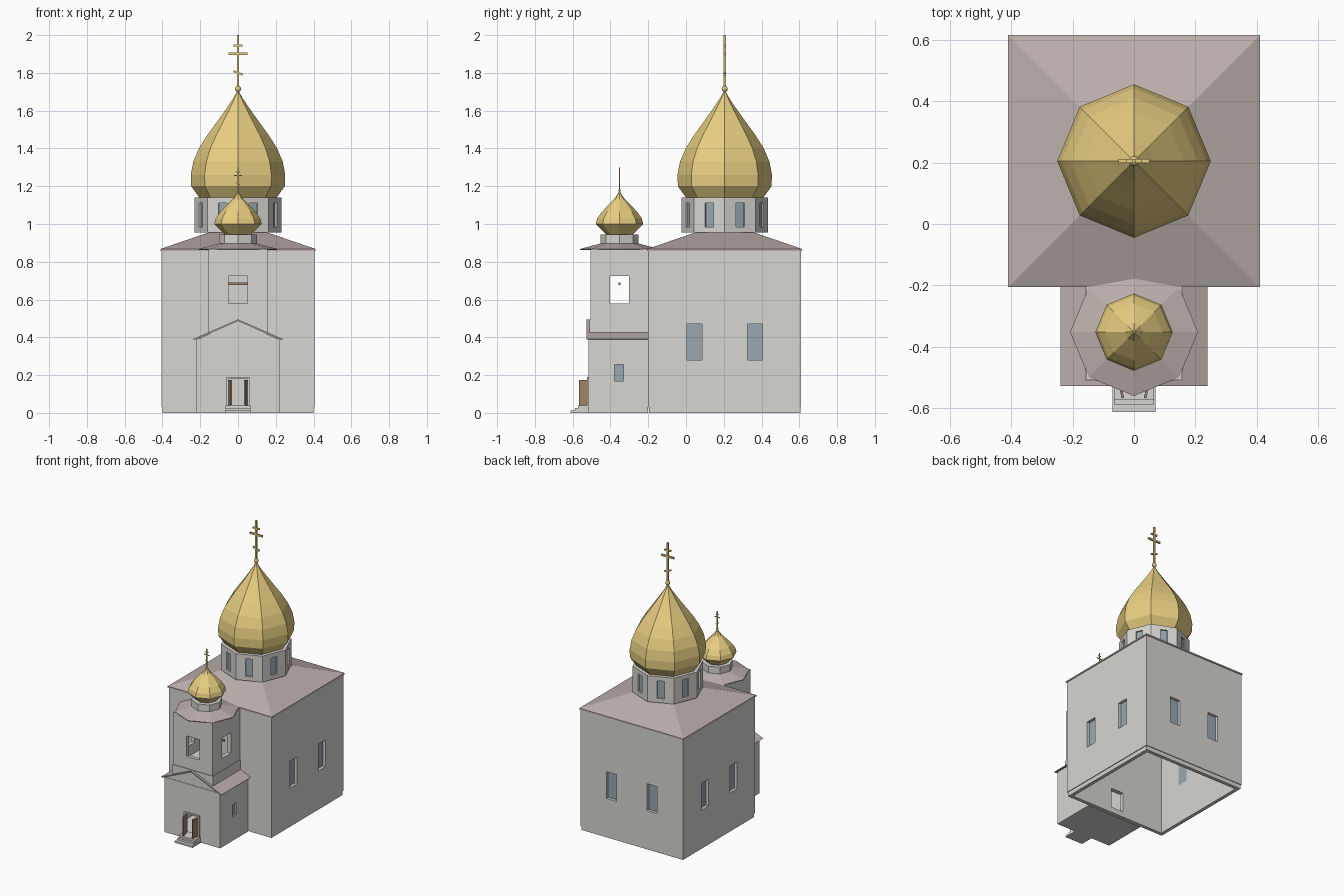
import bpy, bmesh
from math import pi, cos, sin
from mathutils import Matrix, Vector

if "Cube" in bpy.data.objects:
    bpy.data.objects.remove(bpy.data.objects["Cube"])


def material(name, rgb):
    m = bpy.data.materials.new(name)
    m.diffuse_color = (*rgb, 1)
    m.use_nodes = True
    m.node_tree.nodes["Principled BSDF"].inputs["Base Color"].default_value = m.diffuse_color
    return m


GOLD = material("gold", (0.80, 0.62, 0.22))
ROOF = material("roof", (0.50, 0.43, 0.41))
GLASS = material("glass", (0.32, 0.39, 0.44))
WOOD = material("wood", (0.36, 0.22, 0.14))
WALL = material("wall", (0.68, 0.67, 0.64))


def finish(name, bm, mat):
    bmesh.ops.recalc_face_normals(bm, faces=bm.faces)
    me = bpy.data.meshes.new(name)
    bm.to_mesh(me)
    bm.free()
    me.materials.append(mat)
    ob = bpy.data.objects.new(name, me)
    bpy.context.collection.objects.link(ob)
    return ob


def boxes(name, items, mat=WALL):
    """Each item: (x0, x1, y0, y1, z0, z1[, matrix])."""
    bm = bmesh.new()
    for x0, x1, y0, y1, z0, z1, *mx in items:
        m = Matrix.Translation(((x0 + x1) / 2, (y0 + y1) / 2, (z0 + z1) / 2))
        m = m @ Matrix.Diagonal((x1 - x0, y1 - y0, z1 - z0, 1))
        bmesh.ops.create_cube(bm, size=1, matrix=(mx[0] @ m) if mx else m)
    return finish(name, bm, mat)


def loft(name, rings, mat, cy, n=8, phase=0.0):
    """Stacked n-gons from (radius, z) points, capped; radius 0 is a tip."""
    bm = bmesh.new()
    loops = []
    for r, z in rings:
        k = 1 if r == 0 else n
        loops.append([bm.verts.new((r * cos(phase + 2 * pi * i / n),
                                    cy + r * sin(phase + 2 * pi * i / n), z)) for i in range(k)])
    for a, b in zip(loops, loops[1:]):
        for i in range(n):
            j = (i + 1) % n
            bm.faces.new([a[i], a[j], b[0]] if len(b) == 1 else [a[i], a[j], b[j], b[i]])
    for l in (loops[0], loops[-1]):
        if len(l) > 1:
            bm.faces.new(l)
    return finish(name, bm, mat)


def prism(name, xz, y0, y1, mat):
    """Extrude an x-z outline along y."""
    bm = bmesh.new()
    a = [bm.verts.new((x, y0, z)) for x, z in xz]
    b = [bm.verts.new((x, y1, z)) for x, z in xz]
    bm.faces.new(a)
    bm.faces.new(b)
    for i in range(len(a)):
        j = (i + 1) % len(a)
        bm.faces.new([a[i], a[j], b[j], b[i]])
    return finish(name, bm, mat)


def cut(ob, items):
    for it in items:
        c = boxes("cutter", [it])
        c.hide_render = True
        mod = ob.modifiers.new("cut", "BOOLEAN")
        mod.operation, mod.solver, mod.object = "DIFFERENCE", "EXACT", c
        bpy.context.view_layer.objects.active = ob
        bpy.ops.object.modifier_apply(modifier=mod.name)
        bpy.data.objects.remove(c)


CY, TY = 0.205, -0.352     # centres of hall and bell tower
H, T = 0.405, 0.03         # hall half width and wall thickness

# Hall: hollow walls on an inset plinth, open underneath
inner = (-H + T, H - T, CY - H + T, CY + H - T, -0.1, 0.85)
hall = boxes("hall_walls", [(-H, H, CY - H, CY + H, 0.03, 0.865)])
plinth = boxes("hall_plinth", [(-0.4, 0.4, CY - 0.4, CY + 0.4, 0, 0.03)])
openings, panes = [], []
for s in (-1, 1):
    c = s * 0.16
    openings.append((c - 0.04, c + 0.04, 0.5, 0.7, 0.28, 0.47))
    panes.append((c - 0.04, c + 0.04, CY + H - 0.028, CY + H - 0.02, 0.28, 0.47))
    for sx in (-1, 1):
        xa, xb = sorted((sx * (H - 0.028), sx * (H - 0.02)))
        oa, ob_ = sorted((sx * 0.3, sx * 0.5))
        openings.append((oa, ob_, CY + c - 0.04, CY + c + 0.04, 0.28, 0.47))
        panes.append((xa, xb, CY + c - 0.04, CY + c + 0.04, 0.28, 0.47))
doorway = (-0.05, 0.05, -0.25, -0.1, 0.04, 0.18)
cut(hall, [inner] + openings + [doorway])
cut(plinth, [inner])
boxes("hall_windows", panes, GLASS)
q = 2 ** 0.5
loft("hall_roof", [(0.41 * q, 0.858), (0.41 * q, 0.868), (0.15 * q, 0.957)], ROOF, CY, 4, pi / 4)

# Main drum with one recessed window per side
drum = loft("main_drum", [(0.23, 0.955), (0.23, 1.14)], WALL, CY)
ap = 0.23 * cos(pi / 8)
turns = [Matrix.Translation((0, CY, 0)) @ Matrix.Rotation(pi / 8 + i * pi / 4, 4, "Z") for i in range(8)]
cut(drum, [(ap - 0.012, ap + 0.05, -0.024, 0.024, 0.985, 1.11, m) for m in turns])
boxes("drum_windows", [(ap - 0.02, ap - 0.01, -0.024, 0.024, 0.985, 1.11, m) for m in turns], GLASS)

# Onion domes
loft("main_dome", [(0.205, 1.14), (0.248, 1.2), (0.25, 1.26), (0.237, 1.33), (0.207, 1.4),
                   (0.163, 1.47), (0.112, 1.54), (0.062, 1.61), (0.022, 1.67), (0.006, 1.7)], GOLD, CY)
loft("tower_dome", [(0.07, 0.945), (0.126, 1.0), (0.118, 1.03), (0.093, 1.065),
                    (0.06, 1.1), (0.03, 1.13), (0.012, 1.155), (0.004, 1.17)], GOLD, TY)


# Three-bar crosses with a ball at the foot
def cross(name, y, z, k):
    base = Matrix.Translation((0, y, z)) @ Matrix.Scale(k, 4)
    tilt = base @ Matrix.Translation((0, 0, 0.1)) @ Matrix.Rotation(0.35, 4, "Y")
    t = 0.006
    boxes(name, [(-t, t, -t, t, -0.02, 0.3, base),
                 (-0.025, 0.025, -t, t, 0.24, 0.25, base),
                 (-0.05, 0.05, -t, t, 0.195, 0.207, base),
                 (-0.026, 0.026, -t, t, -0.005, 0.005, tilt)], GOLD)
    bm = bmesh.new()
    bmesh.ops.create_uvsphere(bm, u_segments=12, v_segments=8, radius=0.016,
                              matrix=base @ Matrix.Translation((0, 0, 0.015)))
    finish(name + "_ball", bm, GOLD)


cross("main_cross", CY, 1.7, 1.0)
cross("tower_cross", TY, 1.17, 0.43)

# Porch: hollow walls, gable, thin roof
porch = boxes("porch_walls", [(-0.22, 0.22, -0.515, -0.2, 0, 0.39)])
cut(porch, [(-0.2, 0.2, -0.495, -0.15, 0.012, 0.38),
            (-0.05, 0.05, -0.6, -0.45, 0.04, 0.18),
            (-0.3, 0.3, -0.378, -0.332, 0.17, 0.255)])
boxes("porch_windows", [(s * 0.206 - 0.003, s * 0.206 + 0.003, -0.378, -0.332, 0.17, 0.255)
                        for s in (-1, 1)], GLASS)
prism("porch_gable", [(-0.215, 0.39), (0.215, 0.39), (0, 0.484)], -0.512, -0.2, WALL)
prism("porch_roof", [(-0.24, 0.39), (0, 0.495), (0.24, 0.39), (0.225, 0.388), (0, 0.486), (-0.225, 0.388)],
      -0.527, -0.2, ROOF)

# Entrance steps and open door leaves
boxes("entrance_steps", [(-0.07, 0.07, -0.612, -0.51, 0, 0.012),
                         (-0.065, 0.065, -0.588, -0.51, 0.012, 0.026),
                         (-0.065, 0.065, -0.572, -0.51, 0.026, 0.04)])
boxes("door_leaves", [(-0.004, 0.004, -0.05, 0, 0.04, 0.175,
                       Matrix.Translation((s * 0.047, -0.518, 0)) @ Matrix.Rotation(-s * 0.22, 4, "Z"))
                      for s in (-1, 1)], WOOD)
boxes("door_frame", [(-0.06, -0.05, -0.525, -0.51, 0.04, 0.19), (0.05, 0.06, -0.525, -0.51, 0.04, 0.19),
                     (-0.06, 0.06, -0.525, -0.51, 0.18, 0.19)])

# Bell tower: base block, hollow belfry with openings and beam
boxes("tower_base", [(-0.16, 0.16, -0.511, -0.2, 0.42, 0.495)])
tower = boxes("bell_tower", [(-0.155, 0.155, -0.506, -0.2, 0.495, 0.867)])
cut(tower, [(-0.13, 0.13, -0.481, -0.215, 0.505, 0.85),
            (-0.05, 0.05, -0.6, -0.4, 0.58, 0.725),
            (-0.3, 0.3, TY - 0.05, TY + 0.05, 0.58, 0.725)])
boxes("bell_beam", [(-0.14, 0.14, TY - 0.006, TY + 0.006, 0.677, 0.69)], WOOD)
loft("tower_roof", [(0.208, 0.863), (0.208, 0.868), (0.1, 0.897)], ROOF, TY - 0.018 + 0.018)
loft("tower_drum", [(0.1, 0.89), (0.1, 0.945)], WALL, TY)
